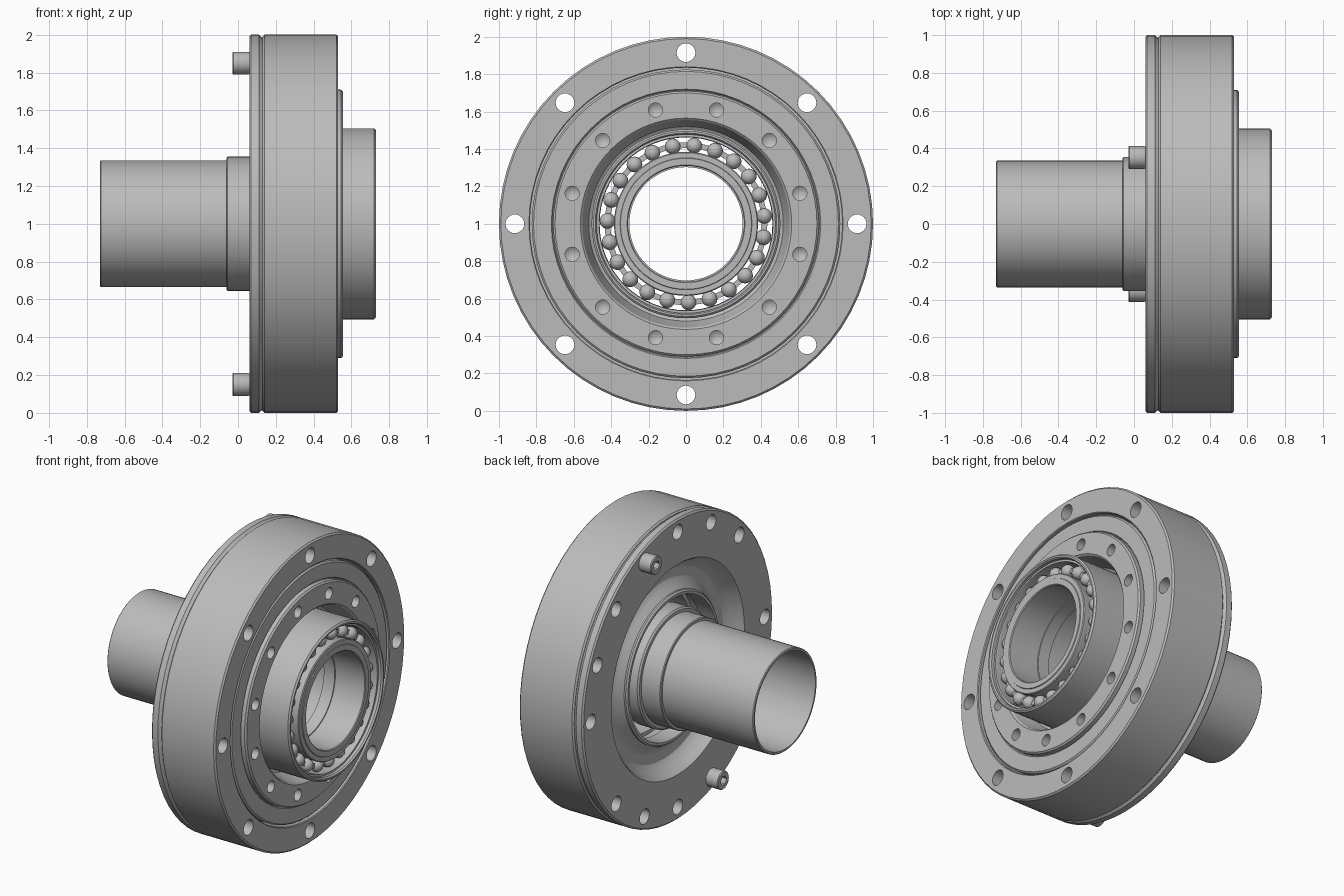
import bpy, bmesh
from math import sin, cos, pi, radians

if "Cube" in bpy.data.objects:
    bpy.data.objects.remove(bpy.data.objects["Cube"])

steel = bpy.data.materials.new("steel_grey")
steel.use_nodes = True
GREY = (0.5, 0.5, 0.5, 1)
steel.diffuse_color = GREY
steel.node_tree.nodes["Principled BSDF"].inputs["Base Color"].default_value = GREY


def revolve(name, profile, sides=64, centres=((0, 0),)):
    """Spin a closed (x, radius) profile about an x-axis through each (y, z) centre."""
    bm = bmesh.new()
    n = len(profile)
    for cy, cz in centres:
        rings = []
        for x, r in profile:
            if r == 0:
                rings.append([bm.verts.new((x, cy, 1 + cz))] * sides)
            else:
                rings.append([bm.verts.new((x, cy + r * cos(2 * pi * k / sides),
                                            1 + cz + r * sin(2 * pi * k / sides)))
                              for k in range(sides)])
        for i in range(n):
            a, b = rings[i], rings[(i + 1) % n]
            for k in range(sides):
                m = (k + 1) % sides
                corners = list(dict.fromkeys((a[k], a[m], b[m], b[k])))
                if len(corners) > 2:
                    bm.faces.new(corners)
    bmesh.ops.recalc_face_normals(bm, faces=bm.faces)
    mesh = bpy.data.meshes.new(name)
    bm.to_mesh(mesh)
    bm.free()
    mesh.materials.append(steel)
    ob = bpy.data.objects.new(name, mesh)
    bpy.context.collection.objects.link(ob)
    return ob


def polar(radius, degrees):
    return [(radius * cos(radians(d)), radius * sin(radians(d))) for d in degrees]


def rod(x0, x1, r):
    return [(x0, 0), (x0, r), (x1, r), (x1, 0)]


def cut(target, cutter):
    mod = target.modifiers.new("holes", 'BOOLEAN')
    mod.operation = 'DIFFERENCE'
    mod.solver = 'EXACT'
    mod.object = cutter
    bpy.context.view_layer.objects.active = target
    bpy.ops.object.modifier_apply(modifier=mod.name)
    bpy.data.objects.remove(cutter)


parts = []

# Main housing ring with eight through holes
housing = revolve("housing_ring", [
    (.13, .835), (.13, .99), (.14, 1), (.52, 1), (.53, .99), (.53, .84), (.525, .835)])
cut(housing, revolve("cutter", rod(0, .7, .05), 24, polar(.915, range(0, 360, 45))))

# Back plate with a dished centre; two hole positions stay empty, two hold bolts
plate = revolve("back_plate", [
    (.06, .99), (.07, 1), (.11, 1), (.12, .99), (.132, .985), (.132, .72), (.2, .7), (.2, .49),
    (.11, .49), (.115, .5), (.145, .52), (.165, .56), (.16, .62), (.13, .66), (.08, .685), (.06, .7)])
bolt_angles = (67.5, 247.5)
plain = (157.5, 337.5) + bolt_angles
hole_angles = [22.5 * k for k in range(16) if 22.5 * k not in plain]
blind = [a for a in hole_angles if a % 45]
through = [a for a in hole_angles if a % 45 == 0]
cut(plate, revolve("cutter", rod(0, .12, .05), 24, polar(.915, blind)))
cut(plate, revolve("cutter", rod(0, .3, .05), 24, polar(.915, through)))

# Output flange with a ring of drilled blind holes
flange = revolve("output_flange", [
    (.19, .49), (.19, .825), (.515, .825), (.525, .815), (.525, .72), (.515, .714), (.515, .71),
    (.545, .71), (.555, .7), (.555, .565), (.545, .555), (.47, .535), (.42, .52), (.4, .49)])
drill = [(.42, 0), (.45, .038), (.6, .038), (.6, 0)]
cut(flange, revolve("cutter", drill, 24, polar(.63, range(15, 360, 30))))

# Hollow shaft with a shoulder collar and an inner ridge
shaft = revolve("hollow_shaft", [
    (-.73, .33), (-.725, .335), (-.06, .335), (-.06, .35), (-.055, .355), (.71, .355), (.72, .35),
    (.72, .315), (.715, .31), (.5, .31), (.5, .303), (.42, .303), (.42, .318), (-.73, .318)])

# Front bearing
outer_race = revolve("front_outer_race", [
    (.28, .465), (.28, .505), (.72, .505), (.73, .495), (.73, .485), (.72, .478), (.7, .478),
    (.7, .465), (.68, .462), (.65, .466), (.62, .462), (.6, .465)])
inner_race = revolve("front_inner_race", [
    (.58, .35), (.58, .385), (.62, .385), (.65, .378), (.68, .385), (.71, .385), (.715, .38),
    (.715, .35)])
ball_angles = [84 + 360 * k / 23 for k in range(23)]
arc = [(.65 + .042 * cos(pi * k / 10), .042 * sin(pi * k / 10) if 0 < k < 10 else 0)
       for k in range(11)]
balls = revolve("bearing_balls", arc, 20, polar(.42, ball_angles))
cage = revolve("ball_cage", [(.62, .405), (.62, .435), (.66, .435), (.66, .405)])

# Rear bearing rings
rear_outer = revolve("rear_outer_race", [
    (.09, .465), (.09, .482), (.1, .492), (.21, .492), (.21, .465)])
rear_inner = revolve("rear_inner_race", [
    (.08, .35), (.08, .375), (.09, .385), (.2, .385), (.2, .35)])

# Socket head bolts
bolts = revolve("socket_bolts", [
    (-.03, 0), (-.03, .055), (-.025, .06), (.055, .06), (.06, .058), (.065, 0)],
    32, polar(.92, bolt_angles))
cut(bolts, revolve("cutter", rod(-.1, .015, .032), 6, polar(.92, bolt_angles)))

parts = [housing, plate, flange, shaft, outer_race, inner_race, balls, cage,
         rear_outer, rear_inner, bolts]
bpy.ops.object.select_all(action='DESELECT')
for ob in parts:
    ob.select_set(True)
bpy.context.view_layer.objects.active = housing
bpy.ops.object.shade_smooth_by_angle(angle=radians(30))
